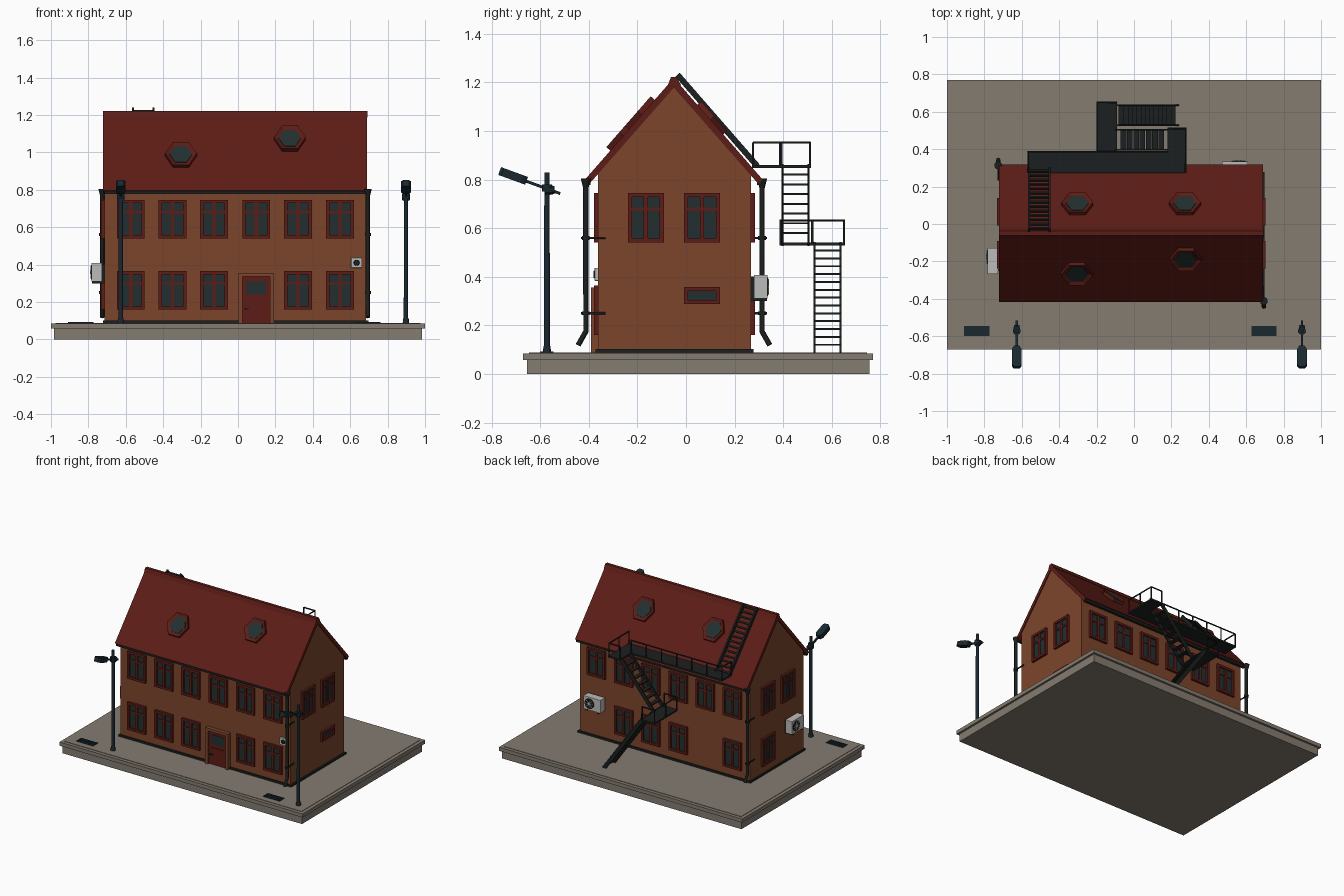
import bpy, bmesh, math
from mathutils import Matrix, Vector

if "Cube" in bpy.data.objects:
    bpy.data.objects.remove(bpy.data.objects["Cube"])

def material(name, r, g, b):
    m = bpy.data.materials.new(name)
    m.diffuse_color = (r, g, b, 1)
    m.use_nodes = True
    m.node_tree.nodes["Principled BSDF"].inputs["Base Color"].default_value = m.diffuse_color
    return m

BRICK = material("brick", .20, .06, .025)
RED = material("dark_red", .11, .012, .008)
STONE = material("stone", .23, .20, .165)
GLASS = material("glass", .016, .028, .028)
IRON = material("iron", .012, .014, .014)
LAMP = material("lamp_metal", .01, .022, .03)
GREY = material("light_grey", .5, .5, .48)
I = Matrix()
T, R = Matrix.Translation, Matrix.Rotation

class Part:
    """Collects solids into one named object."""
    def __init__(self, name, mat):
        self.name, self.mat, self.bm = name, mat, bmesh.new()
    def box(self, x0, x1, y0, y1, z0, z1, M=I):
        S = Matrix.Diagonal((x1 - x0, y1 - y0, z1 - z0, 1))
        C = T(((x0 + x1) / 2, (y0 + y1) / 2, (z0 + z1) / 2))
        bmesh.ops.create_cube(self.bm, size=1, matrix=M @ C @ S)
        return self
    def cone(self, M, r1, r2, h, n=12):
        bmesh.ops.create_cone(self.bm, cap_ends=True, segments=n, radius1=r1, radius2=r2, depth=h, matrix=M)
        return self
    def prism(self, pts, h, M=I, rim=0, sink=0):
        # polygon in local xy raised by h, optionally with a sunk centre
        f = self.bm.faces.new([self.bm.verts.new(M @ Vector((x, y, 0))) for x, y in pts])
        up = M.to_3x3() @ Vector((0, 0, 1))
        geo = bmesh.ops.extrude_face_region(self.bm, geom=[f])["geom"]
        bmesh.ops.translate(self.bm, vec=up * h, verts=[v for v in geo if isinstance(v, bmesh.types.BMVert)])
        if rim:
            top = [g for g in geo if isinstance(g, bmesh.types.BMFace)][0]
            bmesh.ops.inset_region(self.bm, faces=[top], thickness=rim)
            bmesh.ops.translate(self.bm, vec=-up * sink, verts=top.verts[:])
        return self
    def done(self, bevel=0):
        bmesh.ops.recalc_face_normals(self.bm, faces=self.bm.faces[:])
        me = bpy.data.meshes.new(self.name)
        self.bm.to_mesh(me)
        me.materials.append(self.mat)
        ob = bpy.data.objects.new(self.name, me)
        bpy.context.collection.objects.link(ob)
        if bevel:
            b = ob.modifiers.new("bevel", "BEVEL")
            b.width, b.segments = bevel, 2
        return ob

def tubes(name, mat, r, paths, res=1):
    cu = bpy.data.curves.new(name, "CURVE")
    cu.dimensions, cu.bevel_depth, cu.bevel_resolution, cu.use_fill_caps = "3D", r, res, True
    for p in paths:
        s = cu.splines.new("POLY")
        s.points.add(len(p) - 1)
        for q, c in zip(s.points, p):
            q.co = (*c, 1)
    cu.materials.append(mat)
    bpy.context.collection.objects.link(bpy.data.objects.new(name, cu))

# paved base
base = Part("base", STONE).box(-.985, .985, -.655, .755, 0, .06).box(-1, 1, -.67, .77, .058, .085)
base.box(-.975, .975, -.645, .745, .08, .088).done()

# walls, plinth and roof; profiles lie in the yz plane
X0, X1, YF, YB, YR, ZR, K = -.715, .685, -.362, .267, -.05, 1.218, 1.145
SIDE = Matrix(((0, 0, 1, 0), (1, 0, 0, 0), (0, 1, 0, 0), (0, 0, 0, 1)))
under = lambda y: ZR - .038 - abs(y - YR) * K
Part("walls", BRICK).prism([(YF, .085), (YB, .085), (YB, under(YB)), (YR, ZR - .038), (YF, under(YF))],
                           X1 - X0, T((X0, 0, 0)) @ SIDE).done()
Part("plinth", IRON).box(X0 - .008, X1 + .012, YF - .01, YB + .01, .085, .102).done()
Part("roof", RED).prism([(-.418, .797), (YR, ZR), (.318, .797), (.295, .785), (YR, ZR - .04), (-.395, .785)],
                        X1 - X0 + .012, T((X0 - .006, 0, 0)) @ SIDE).done()
Part("ridge_cap", RED).prism([(-.075, 1.187), (-.062, 1.222), (-.038, 1.222), (-.02, 1.187)],
                             X1 - X0 + .014, T((X0 - .007, 0, 0)) @ SIDE).done()

# wall frames: local x to the right, -y outward, z up
FRONT, BACK = T((0, YF, 0)), T((0, YB, 0)) @ R(math.pi, 4, "Z")
RIGHT, LEFT = T((X1, 0, 0)) @ R(math.pi / 2, 4, "Z"), T((X0, 0, 0)) @ R(-math.pi / 2, 4, "Z")

# windows with centre post and transom
frames, panes = Part("window_frames", RED), Part("window_panes", GLASS)
def window(M, cx, z0, z1, w=.148, bars=True):
    a, b, t = cx - w / 2, cx + w / 2, .017
    for x0, x1, p, q in ((a, a + t, z0, z1), (b - t, b, z0, z1), (a + t, b - t, z0, z0 + t), (a + t, b - t, z1 - t, z1)):
        frames.box(x0, x1, -.017, .005, p, q, M)
    if bars:
        zt = z0 + (z1 - z0) * .68
        frames.box(cx - .009, cx + .009, -.013, .005, z0 + t, z1 - t, M)
        frames.box(a + t, b - t, -.011, .005, zt - .006, zt + .006, M)
    panes.box(a + t, b - t, -.005, .004, z0 + t, z1 - t, M)

COLS = [-.574, -.35, -.128, .097, .321, .545]
UP, LOW = (.54, .745), (.16, .365)
for i, x in enumerate(COLS):
    window(FRONT, x, *UP)
    window(BACK, -x, *UP)
    if i != 3:
        window(FRONT, x, *LOW)
    if i not in (1, 5):
        window(BACK, -x, *LOW)
for y in (-.165, .066):
    window(RIGHT, y, *UP)
    window(LEFT, -y, *UP)
window(RIGHT, .066, .288, .358, bars=False)
window(LEFT, -.066, *LOW)
frames.done()
panes.done()

# front door
Part("door_surround", BRICK).box(.003, .025, -.028, .005, .085, .355, FRONT).box(.17, .192, -.028, .005, .085, .355, FRONT) \
    .box(.025, .17, -.028, .005, .335, .355, FRONT).done()
Part("door", RED).box(.025, .17, -.014, .005, .085, .335, FRONT).box(.045, .15, -.019, 0, .1, .215, FRONT).done()
Part("door_glass", GLASS).box(.045, .15, -.017, 0, .24, .31, FRONT).done()
Part("door_handle", IRON).box(.035, .06, -.026, -.01, .16, .168, FRONT).done()

# hexagonal roof windows
hexagon = lambda r: [(r * math.cos(k * math.pi / 3), r * 1.1 * math.sin(k * math.pi / 3)) for k in range(6)]
hf, hg = Part("roof_window_frames", RED), Part("roof_window_glass", GLASS)
tilt = R(math.atan(K), 4, "X")
for x, y, turn in ((-.305, -.258, 0), (.277, -.182, 0), (-.303, .10, math.pi), (.272, .10, math.pi)):
    M = T((x, y, ZR - abs(y - YR) * K)) @ R(turn, 4, "Z") @ tilt
    hf.prism(hexagon(.085), .032, M @ T((0, 0, -.01)), .022, .01)
    hg.prism(hexagon(.06), .016, M)
hf.done()
hg.done()

# gutters, downpipes, hoppers and pipe clamps
gut = Part("gutters", IRON)
for y in (-.403, .303):
    gut.box(X0, X1, y - .01, y + .01, .778, .797)
gut.done()
pipes, clamps, hop = [], [], Part("rain_hoppers", IRON)
for x, y, s in ((.694, -.412, -1), (-.726, .313, 1)):
    pipes.append([(x, y, .79), (x, y, .175), (x, y + s * .032, .118)])
    hop.cone(T((x, y, .785)), .011, .021, .04)
    for z in (.56, .25):
        clamps.append([(x, y + s * .02, z), (x, y - s * .08, z)])
        hop.cone(T((x, y, z)), .016, .016, .016)
hop.done()
tubes("downpipes", IRON, .011, pipes, 2)
tubes("pipe_clamps", IRON, .005, clamps)

# air conditioners on the left and back walls
ac, acd = Part("air_conditioners", GREY), Part("air_conditioner_fans", IRON)
face = R(math.pi / 2, 4, "X")
for M, c in ((LEFT, .197), (BACK, -.54)):
    ac.box(c - .07, c + .07, -.068, -.012, .31, .408, M)
    acd.cone(M @ T((c - .02, -.068, .359)) @ face, .038, .038, .006, 20)
    for k in range(4):
        ac.box(-.034, .034, -.0735, -.068, -.002, .002, M @ T((c - .02, 0, .359)) @ R(k * math.pi / 4, 4, "Y"))
    ac.cone(M @ T((c - .02, -.071, .359)) @ face, .012, .012, .008)
    for d in (-.05, .05):
        acd.box(c + d - .005, c + d + .005, -.066, .002, .3, .31, M).box(c + d - .005, c + d + .005, -.012, .002, .3, .4, M)
ac.done(.002)
acd.done()

# small wall vent
Part("wall_vent", GREY).box(.605, .663, -.014, .002, .383, .437, FRONT).done(.003)
Part("wall_vent_hole", IRON).cone(FRONT @ T((.634, -.014, .41)) @ face, .018, .014, .01, 16).done()

# street lamps
lamp = Part("street_lamps", LAMP)
for x in (-.627, .898):
    P = T((x, -.572, 0))
    lamp.cone(P @ T((0, 0, .457)), .012, .011, .745).cone(P @ T((0, 0, .1)), .018, .014, .03)
    lamp.cone(P @ T((0, 0, .765)), .021, .021, .03)
    A = P @ T((0, 0, .762)) @ R(math.radians(-20), 4, "X")
    lamp.box(-.006, .006, -.11, .058, -.006, .006, A)
    lamp.prism([(-.014, -.09), (.014, -.09), (.026, -.11), (.026, -.195), (.016, -.208), (-.016, -.208), (-.026, -.195),
                (-.026, -.11)], .034, A @ T((0, 0, -.015)))
    lamp.cone(P @ T((0, .012, .757)) @ R(math.pi / 2, 4, "X"), .016, .024, .04, 6)
lamp.done()

# drain grates
gr = Part("drain_grates", LAMP)
for x in (-.84, .695):
    for y in (-.6, -.553):
        gr.box(x - .068, x + .068, y, y + .008, .086, .093)
    for k in range(9):
        gr.box(x - .068 + k * .016, x - .06 + k * .016, -.6, -.545, .086, .093)
    gr.box(x - .068, x + .068, -.6, -.545, .086, .0895)
gr.done()

# fire escape: platforms and two flights
UZ, LZ = .86, .54
Part("escape_platforms", IRON).box(-.57, .28, .272, .39, UZ - .012, UZ).box(.18, .28, .39, .515, UZ - .012, UZ) \
    .box(-.2, -.09, .385, .655, LZ - .012, LZ).done()
st = Part("escape_stairs", IRON)
for xt, zt, xb, zb, y0, y1, n in ((.18, UZ, -.09, LZ, .393, .508, 8), (-.09, LZ, .23, .088, .525, .64, 14)):
    dx, dz = xb - xt, zb - zt
    for k in range(1, n):
        x, z = xt + dx * k / n, zt + dz * k / n
        st.box(x - .015, x + .015, y0, y1, z - .004, z + .004)
    L = math.hypot(dx, dz)
    M = T((xt, 0, zt - .005)) @ R(-math.atan2(dz, dx), 4, "Y")
    for y in (y0, y1 - .008):
        st.box(0, L, y, y + .008, -.014, .014, M)
st.done()

# railings: top rail along each path with posts
rails = []
def railing(z, pts, h=.092):
    rails.append([(x, y, z + h) for x, y in pts])
    for (xa, ya), (xb, yb) in zip(pts, pts[1:]):
        n = max(1, round(math.hypot(xb - xa, yb - ya) / .125))
        for k in range(n + 1):
            x, y = xa + (xb - xa) * k / n, ya + (yb - ya) * k / n
            rails.append([(x, y, z - .01), (x, y, z + h)])
railing(UZ, [(-.566, .276), (-.566, .386), (.18, .386)])
railing(UZ, [(.276, .276), (.276, .51), (.184, .51)])
railing(LZ, [(-.094, .389), (-.196, .389), (-.196, .65), (-.094, .65)])
tubes("escape_railings", IRON, .005, rails)

# ladder up the back roof slope
lad = Part("roof_ladder", IRON)
M = T((0, YR, ZR)) @ R(math.pi, 4, "Z") @ tilt
for x in (.452, .562):
    lad.box(x - .006, x + .006, -.5, .0, .008, .032, M)
for k in range(14):
    lad.box(.452, .562, -.49 + k * .036, -.478 + k * .036, .015, .025, M)
lad.done()
